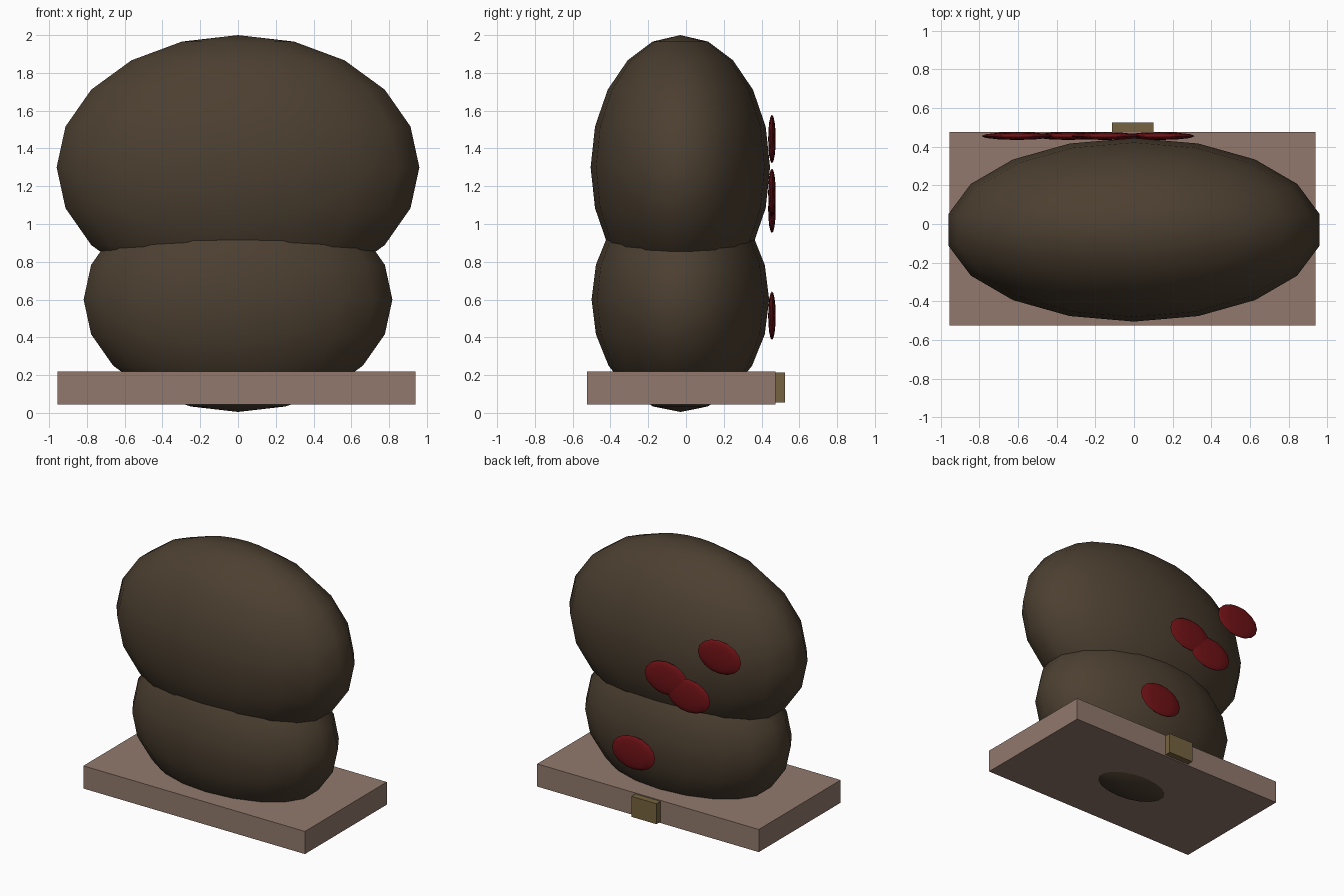
import bpy
import math

default_cube = bpy.data.objects.get("Cube")
if default_cube:
    bpy.data.objects.remove(default_cube, do_unlink=True)


def material(name, colour):
    mat = bpy.data.materials.new(name)
    mat.use_nodes = True
    rgba = (*colour, 1.0)
    mat.diffuse_color = rgba
    mat.node_tree.nodes["Principled BSDF"].inputs["Base Color"].default_value = rgba
    return mat


def ellipsoid(name, centre, radii, mat, segments=18, rings=10):
    bpy.ops.mesh.primitive_uv_sphere_add(segments=segments, ring_count=rings, radius=1, location=centre)
    obj = bpy.context.object
    obj.name = name
    obj.scale = radii
    bpy.ops.object.transform_apply(location=False, rotation=False, scale=True)
    bpy.ops.object.shade_smooth_by_angle(angle=math.radians(40))
    obj.data.materials.append(mat)
    return obj


def box(name, low, high, mat):
    centre = [(a + b) / 2 for a, b in zip(low, high)]
    bpy.ops.mesh.primitive_cube_add(size=1, location=centre)
    obj = bpy.context.object
    obj.name = name
    obj.scale = [b - a for a, b in zip(low, high)]
    bpy.ops.object.transform_apply(location=False, rotation=False, scale=True)
    obj.data.materials.append(mat)
    return obj


stone = material("dark_brown_stone", (0.072, 0.05, 0.03))
wood = material("pinkish_brown_wood", (0.285, 0.19, 0.15))
brass = material("dull_brass", (0.18, 0.125, 0.05))
red = material("deep_red", (0.16, 0.006, 0.008))

# Stacked rounded masses; the lower one pokes through the base
ellipsoid("lower_mass", (0, -0.03, 0.6), (0.83, 0.47, 0.595), stone)
ellipsoid("upper_mass", (0, -0.03, 1.3), (0.975, 0.475, 0.7), stone)

# Base slab with a small plaque at the back
box("base_slab", (-0.955, -0.525, 0.045), (0.94, 0.475, 0.22), wood)
box("plaque", (-0.115, 0.465, 0.055), (0.1, 0.525, 0.213), brass)

# Thin red spots on the back
spots = [(-0.605, 1.45), (-0.15, 1.165), (-0.34, 1.08), (0.13, 0.515)]
for number, (x, z) in enumerate(spots, 1):
    ellipsoid(f"red_spot_{number}", (x, 0.455, z), (0.185, 0.02, 0.128), red, 12, 8)
